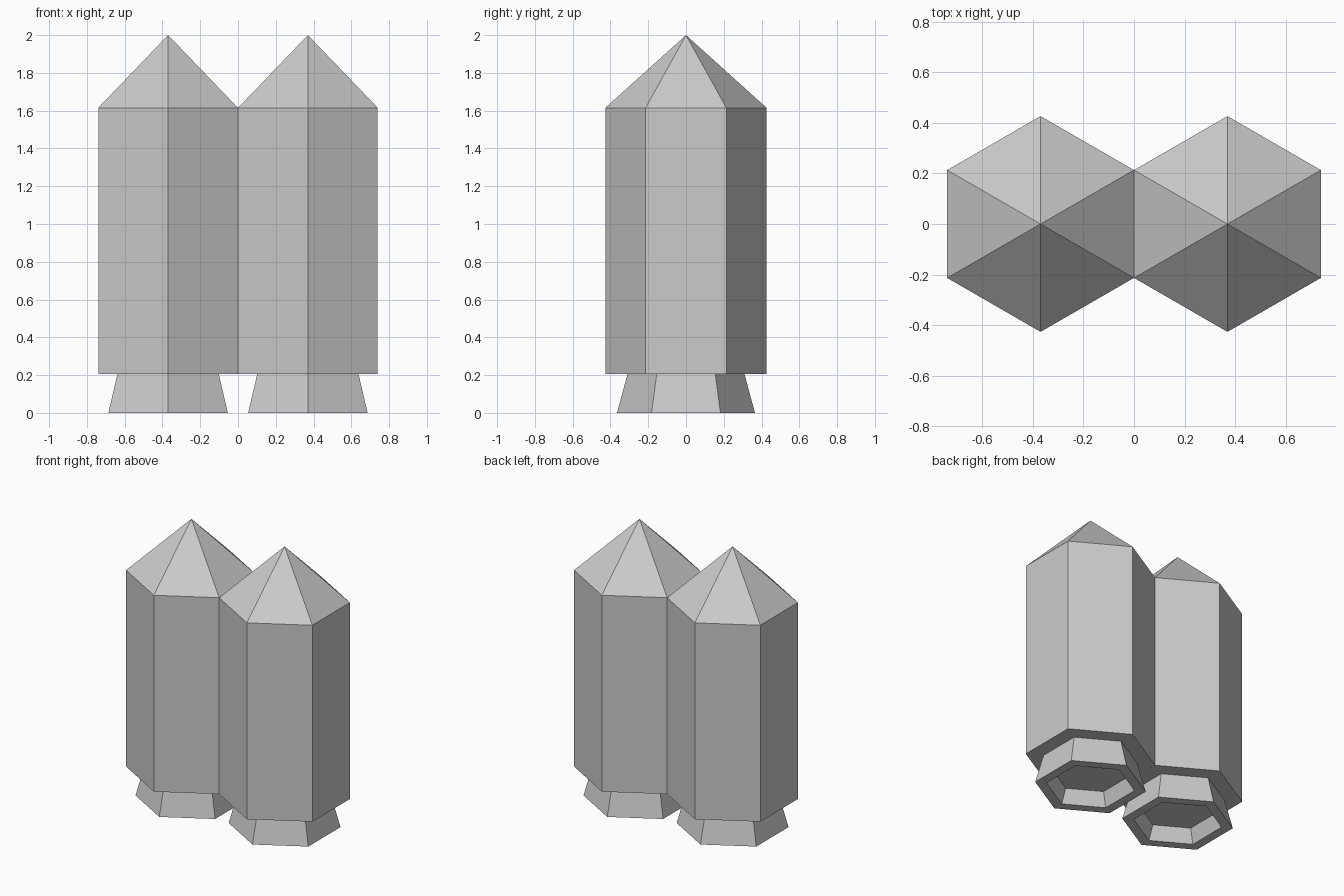
import bpy, bmesh
from math import cos, sin, pi

if "Cube" in bpy.data.objects:
    bpy.data.objects.remove(bpy.data.objects["Cube"])

SIDES = 6


def hex_loft(name, x, profile):
    """Loft hexagonal rings from (radius, z) pairs; radius 0 gives a point."""
    bm = bmesh.new()
    rings = []
    for r, z in profile:
        if r == 0:
            rings.append([bm.verts.new((0, 0, z))])
        else:
            rings.append([bm.verts.new((r * sin(2 * pi * i / SIDES),
                                        r * cos(2 * pi * i / SIDES), z))
                          for i in range(SIDES)])
    for a, b in zip(rings, rings[1:]):
        for i in range(SIDES):
            j = (i + 1) % SIDES
            if len(b) == 1:
                bm.faces.new((a[i], a[j], b[0]))
            else:
                bm.faces.new((a[i], a[j], b[j], b[i]))
    # cap the open ends
    for ring in (rings[0], rings[-1]):
        if len(ring) > 1:
            bm.faces.new(ring)
    bmesh.ops.recalc_face_normals(bm, faces=bm.faces)
    mesh = bpy.data.meshes.new(name)
    bm.to_mesh(mesh)
    bm.free()
    obj = bpy.data.objects.new(name, mesh)
    obj.location.x = x
    bpy.context.collection.objects.link(obj)
    return obj


# body with pointed nose, and flared nozzle with a hollow mouth
BODY = [(0.427, 0.205), (0.427, 1.615), (0, 2.0)]
NOZZLE = [(0.25, 0.10), (0.29, 0), (0.365, 0), (0.31, 0.205)]

for side, x in (("left", -0.37), ("right", 0.37)):
    hex_loft(side + "_rocket_body", x, BODY)
    hex_loft(side + "_nozzle", x, NOZZLE)
